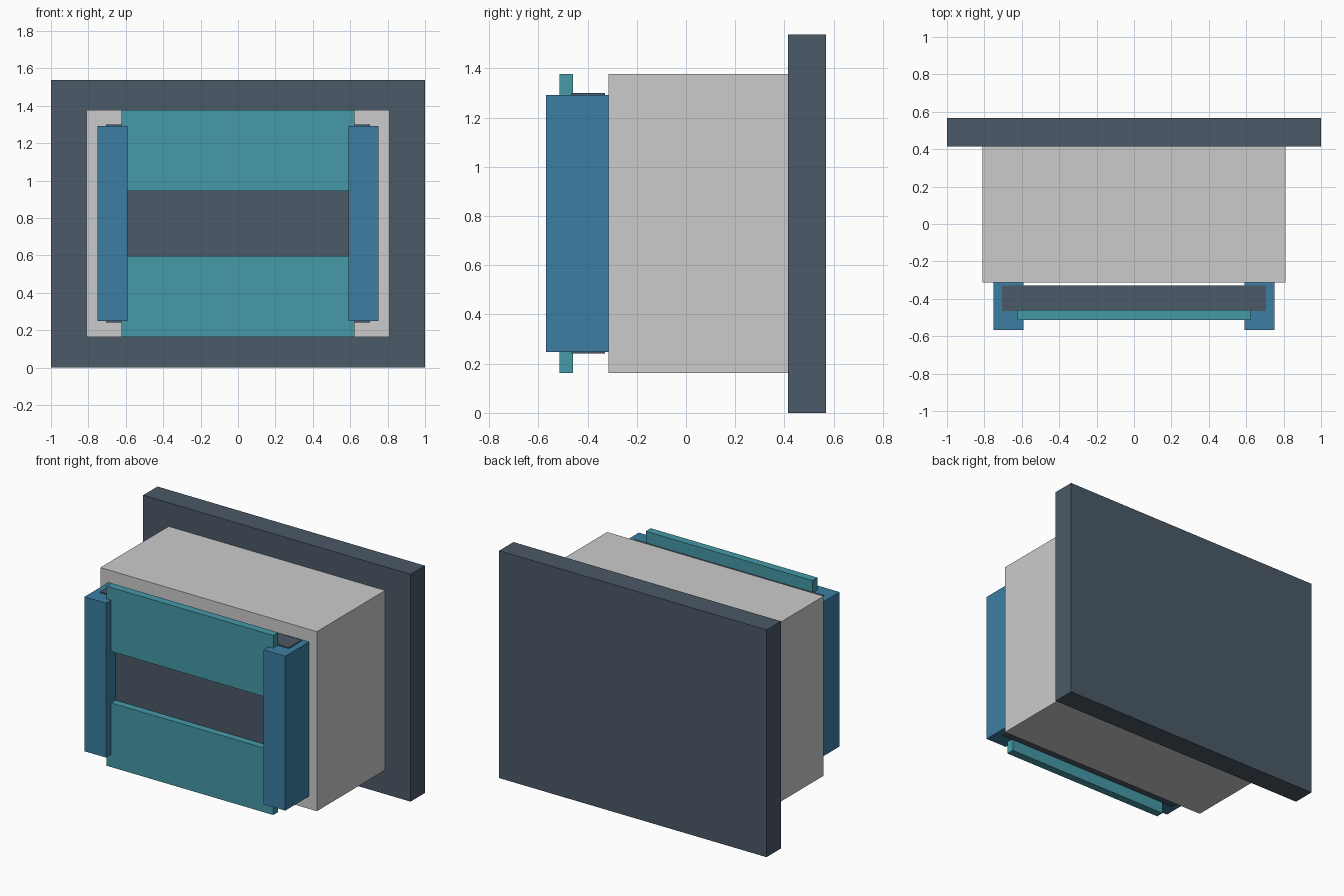
import bpy
import bmesh
from mathutils import Vector

if "Cube" in bpy.data.objects:
    bpy.data.objects.remove(bpy.data.objects["Cube"])


def material(name, rgb):
    mat = bpy.data.materials.new(name)
    mat.diffuse_color = (*rgb, 1)
    mat.use_nodes = True
    mat.node_tree.nodes["Principled BSDF"].inputs["Base Color"].default_value = mat.diffuse_color
    return mat


slate = material("slate", (0.07, 0.10, 0.135))
blue = material("blue", (0.045, 0.21, 0.37))
teal = material("teal", (0.06, 0.32, 0.38))


def box(name, x, y, z, mat=None):
    """Box from (min, max) ranges, with its origin at its centre."""
    lo, hi = Vector((x[0], y[0], z[0])), Vector((x[1], y[1], z[1]))
    bm = bmesh.new()
    bmesh.ops.create_cube(bm, size=1)
    bmesh.ops.scale(bm, vec=hi - lo, verts=bm.verts)
    mesh = bpy.data.meshes.new(name)
    bm.to_mesh(mesh)
    bm.free()
    if mat:
        mesh.materials.append(mat)
    obj = bpy.data.objects.new(name, mesh)
    obj.location = (lo + hi) / 2
    bpy.context.collection.objects.link(obj)
    return obj


# Wall-side plate and main housing
box("back_plate", (-1, 1), (0.415, 0.568), (0, 1.537), slate)
box("housing", (-0.81, 0.81), (-0.314, 0.415), (0.163, 1.377))

# Recessed panel held between the rails
box("front_panel", (-0.706, 0.706), (-0.465, -0.329), (0.241, 1.299), slate)

# Upper and lower cover strips
box("lower_cover", (-0.623, 0.623), (-0.513, -0.460), (0.163, 0.597), teal)
box("upper_cover", (-0.623, 0.623), (-0.513, -0.460), (0.945, 1.377), teal)

# Side rails
for side, x in (("left", (-0.751, -0.59)), ("right", (0.59, 0.751))):
    box(side + "_rail", x, (-0.568, -0.314), (0.248, 1.292), blue)
